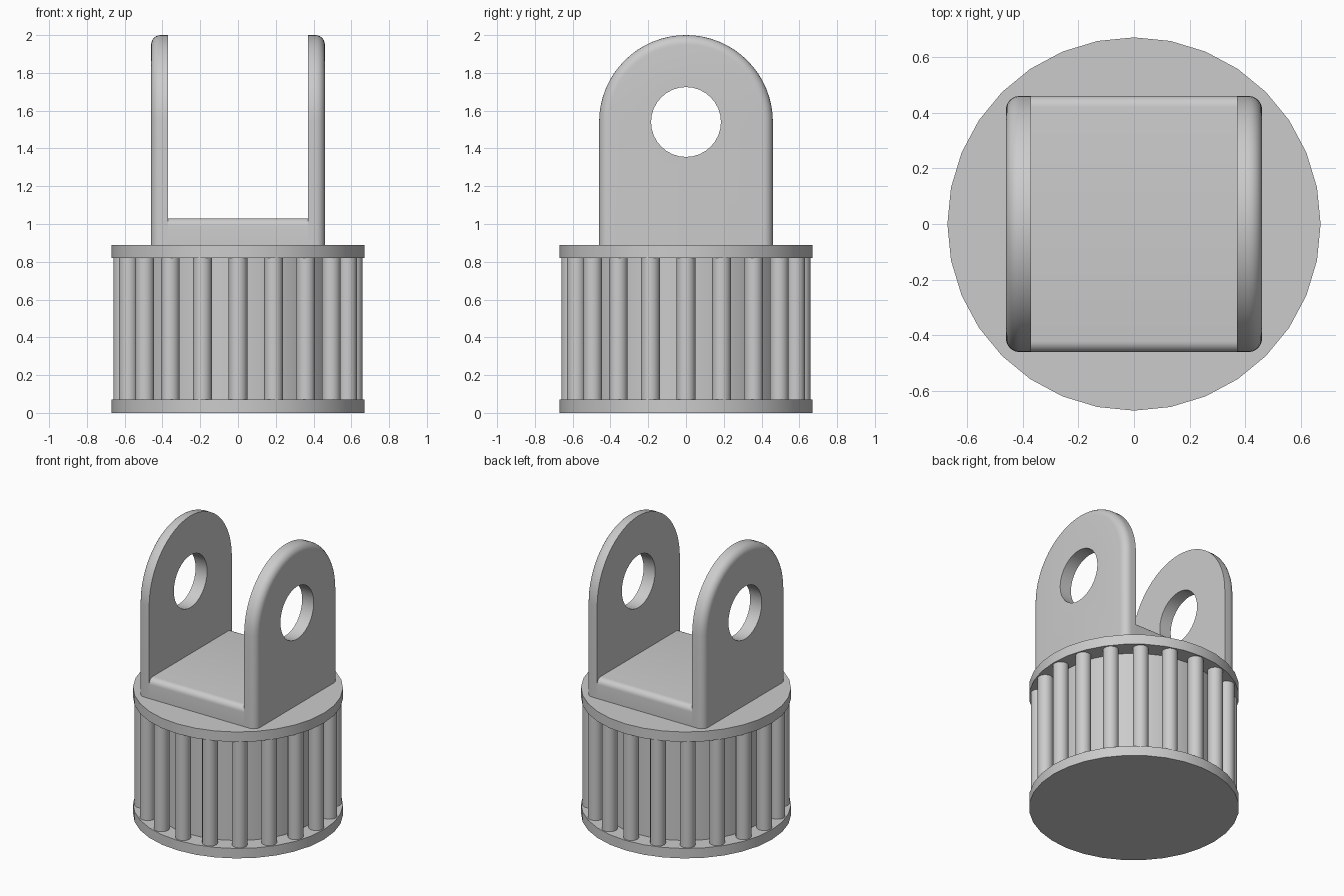
import bpy, bmesh
from math import pi, sin, cos, radians

if "Cube" in bpy.data.objects:
    bpy.data.objects.remove(bpy.data.objects["Cube"])

grey = bpy.data.materials.new("plain grey")
grey.use_nodes = True
colour = (0.6, 0.6, 0.6, 1)
grey.diffuse_color = colour
grey.node_tree.nodes["Principled BSDF"].inputs["Base Color"].default_value = colour


def finish(bm, name):
    bmesh.ops.recalc_face_normals(bm, faces=bm.faces)
    mesh = bpy.data.meshes.new(name)
    bm.to_mesh(mesh)
    bm.free()
    mesh.materials.append(grey)
    ob = bpy.data.objects.new(name, mesh)
    bpy.context.collection.objects.link(ob)
    bpy.ops.object.select_all(action="DESELECT")
    ob.select_set(True)
    bpy.context.view_layer.objects.active = ob
    bpy.ops.object.shade_smooth_by_angle(angle=radians(35))
    return ob


def cylinder(name, radius, low, high, x=0, y=0, sides=32):
    bm = bmesh.new()
    bmesh.ops.create_cone(bm, cap_ends=True, segments=sides, radius1=radius,
                          radius2=radius, depth=high - low)
    bmesh.ops.translate(bm, verts=bm.verts, vec=(x, y, (low + high) / 2))
    return finish(bm, name)


# Drum: two rims, a core and a ring of grip rods
RIM, LOW, HIGH, DECK = 0.67, 0.07, 0.82, 0.89
cylinder("bottom_rim", RIM, 0, LOW)
cylinder("top_rim", RIM, HIGH, DECK)
cylinder("core", 0.55, LOW, HIGH)
RODS, RING = 20, 0.61
for i in range(RODS):
    a = 2 * pi * i / RODS
    cylinder(f"grip_rod_{i + 1}", 0.05, LOW, HIGH, RING * cos(a), RING * sin(a), 24)

# Bracket dimensions
HALF, INNER, PIVOT, HOLE, ROUND = 0.46, 0.37, 1.54, 0.185, 0.05
STEPS = 6


def arm_outline(inset):
    r = HALF - inset
    arc = [(r * cos(pi * i / 32), PIVOT + r * sin(pi * i / 32)) for i in range(33)]
    return [(r, DECK)] + arc + [(-r, DECK)]


def ring(bm, x, points):
    verts = [bm.verts.new((x, y, z)) for y, z in points]
    edges = [bm.edges.new((verts[i - 1], verts[i])) for i in range(len(verts))]
    return verts, edges


def bridge(bm, a, b):
    for i in range(len(a)):
        bm.faces.new((a[i - 1], a[i], b[i], b[i - 1]))


# Arms: domed plates with a rounded outer edge and a pin hole
def arm(name, side):
    bm = bmesh.new()
    rings = [ring(bm, side * INNER, arm_outline(0))]
    for i in range(STEPS + 1):
        t = pi / 2 * i / STEPS
        rings.append(ring(bm, side * (HALF - ROUND + ROUND * sin(t)),
                          arm_outline(ROUND * (1 - cos(t)))))
    for a, b in zip(rings, rings[1:]):
        bridge(bm, a[0], b[0])
    circle = [(HOLE * cos(2 * pi * i / 32), PIVOT + HOLE * sin(2 * pi * i / 32))
              for i in range(32)]
    holes = [ring(bm, side * x, circle) for x in (INNER, HALF)]
    bridge(bm, holes[0][0], holes[1][0])
    for outer, hole in ((rings[0], holes[0]), (rings[-1], holes[1])):
        bmesh.ops.triangle_fill(bm, use_beauty=True, edges=outer[1] + hole[1])
    return finish(bm, name)


arm("left_arm", 1)
arm("right_arm", -1)

# Floor between the arms, rounded along its front and back top edges
FLOOR, SOFT = 1.03, 0.04
profile = [(-HALF, DECK), (HALF, DECK)]
for sign, start in ((1, 0), (-1, pi / 2)):
    for i in range(STEPS + 1):
        t = start + pi / 2 * i / STEPS
        profile.append((sign * (HALF - SOFT) + SOFT * cos(t),
                        FLOOR - SOFT + SOFT * sin(t)))
bm = bmesh.new()
ends = [ring(bm, x, profile)[0] for x in (-INNER, INNER)]
bridge(bm, *ends)
for end in ends:
    bm.faces.new(end)
finish(bm, "bracket_floor")
